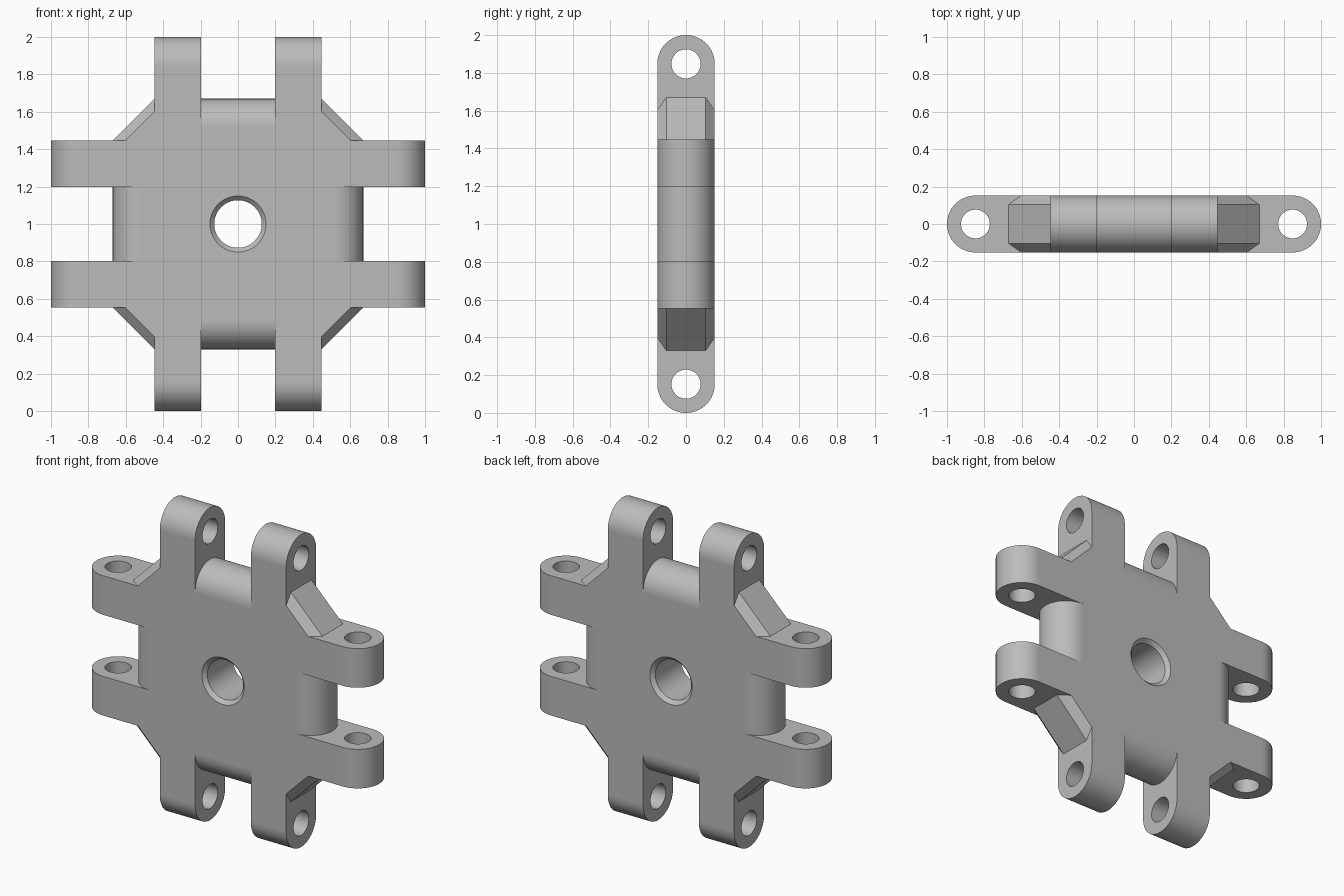
import bpy, bmesh, math
from mathutils import Matrix, Vector

cube = bpy.data.objects.get("Cube")
if cube:
    bpy.data.objects.remove(cube)

HALF = 0.152           # half thickness, also the radius of every rounded end
IN, OUT = 0.197, 0.447  # inner and outer side of each arm
WEB = 0.67             # reach of the rounded web between arms
PIN, PIN_R = 0.848, 0.077

steel = bpy.data.materials.new("light_grey_metal")
steel.use_nodes = True
grey = (0.5, 0.5, 0.5, 1)
steel.diffuse_color = grey
steel.node_tree.nodes["Principled BSDF"].inputs["Base Color"].default_value = grey


def prism(name, profile, depth, matrix):
    """Extrude a closed xy profile, centred on local z, then place it."""
    bm = bmesh.new()
    face = bm.faces.new([bm.verts.new((x, y, -depth / 2)) for x, y in profile])
    top = bmesh.ops.extrude_face_region(bm, geom=[face])["geom"]
    moved = [v for v in top if isinstance(v, bmesh.types.BMVert)]
    bmesh.ops.translate(bm, verts=moved, vec=(0, 0, depth))
    bmesh.ops.transform(bm, matrix=matrix, verts=bm.verts)
    bmesh.ops.recalc_face_normals(bm, faces=bm.faces)
    return finish(name, bm)


def finish(name, bm):
    mesh = bpy.data.meshes.new(name)
    bm.to_mesh(mesh)
    bm.free()
    mesh.materials.append(steel)
    obj = bpy.data.objects.new(name, mesh)
    bpy.context.collection.objects.link(obj)
    return obj


def arc(cx, r, start, end, n):
    steps = [start + (end - start) * i / n for i in range(n + 1)]
    return [(cx + r * math.cos(a), r * math.sin(a)) for a in steps]


def stadium(reach):
    c, q = reach - HALF, math.pi / 2
    return arc(c, HALF, -q, q, 32) + arc(-c, HALF, q, 3 * q, 32)


def combine(target, tool, operation):
    mod = target.modifiers.new("join", "BOOLEAN")
    mod.operation, mod.object, mod.solver = operation, tool, "EXACT"
    bpy.context.view_layer.objects.active = target
    bpy.ops.object.modifier_apply(modifier=mod.name)
    bpy.data.objects.remove(tool)


def turn(angle):
    return Matrix.Rotation(angle, 4, "Y")


# Webs: one broad rounded slab each way
flat = Matrix.Identity(4)
hub = prism("hub_plate", stadium(WEB), 2 * (IN + 0.1), flat)
combine(hub, prism("web", stadium(WEB), 2 * (IN + 0.1), turn(math.pi / 2)), "UNION")

# Arms: full-length rounded bars, two each way
for angle in (0, math.pi / 2):
    for side in (-1, 1):
        shift = Matrix.Translation((0, 0, side * (IN + OUT) / 2))
        arm = prism("arm", stadium(1), OUT - IN, turn(angle) @ shift)
        combine(hub, arm, "UNION")

# Corner gussets: chamfered diagonal blocks
face_r = (WEB + OUT) / math.sqrt(2)
ch = 0.048
gusset = [(0.55, -HALF), (face_r - ch, -HALF), (face_r, ch - HALF),
          (face_r, HALF - ch), (face_r - ch, HALF), (0.55, HALF)]
for i in range(4):
    combine(hub, prism("gusset", gusset, 0.4, turn(math.pi * (i / 2 + 0.25))), "UNION")

# Pin holes through both lugs at each end
circle = arc(PIN, PIN_R, 0, 2 * math.pi, 48)[:-1]
for i in range(4):
    combine(hub, prism("pin_hole", circle, 1.5, turn(math.pi * i / 2)), "DIFFERENCE")

# Central bore with a countersink on both faces
bm = bmesh.new()
outline = [(0, -0.2), (0.198, -0.2), (0.127, -0.129), (0.127, 0.129), (0.198, 0.2), (0, 0.2)]
verts = [bm.verts.new((r, y, 0)) for r, y in outline]
edges = [bm.edges.new(pair) for pair in zip(verts, verts[1:])]
bmesh.ops.spin(bm, geom=verts + edges, cent=(0, 0, 0), axis=(0, 1, 0),
               angle=2 * math.pi, steps=64, use_merge=True)
bmesh.ops.remove_doubles(bm, verts=bm.verts, dist=0.0001)
bmesh.ops.recalc_face_normals(bm, faces=bm.faces)
combine(hub, finish("bore", bm), "DIFFERENCE")

# Stand on the ground, smooth the rounds, keep the flats flat
hub.data.transform(Matrix.Translation((0, 0, 1)))
bpy.ops.object.select_all(action="DESELECT")
hub.select_set(True)
bpy.context.view_layer.objects.active = hub
bpy.ops.object.shade_smooth_by_angle(angle=math.radians(25))
for poly in hub.data.polygons:
    if abs(poly.normal.y) > 0.9995:
        poly.use_smooth = False
